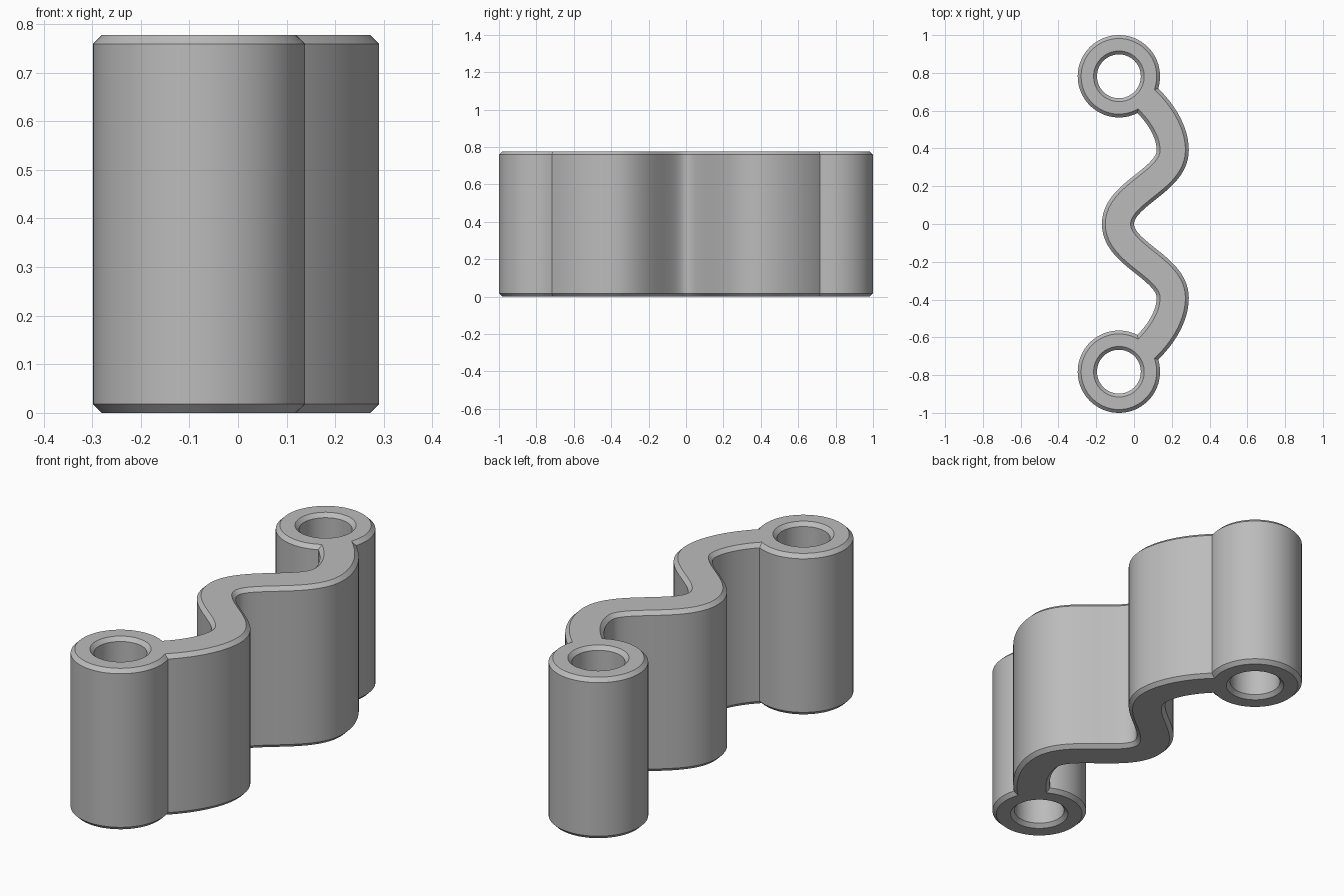
import bpy, bmesh, math
from mathutils import Vector
from mathutils.geometry import interpolate_bezier

cube = bpy.data.objects.get("Cube")
if cube:
    bpy.data.objects.remove(cube, do_unlink=True)

HEIGHT, CHAMFER = 0.777, 0.018
EYE = Vector((-0.08, 0.782))     # centre of the rear eyelet
EYE_R, HOLE_R = 0.218, 0.116
HALF_WIDTH = 0.085


def wave_centreline():
    """Rear half of the wavy web, from the middle to inside the eyelet."""
    mid, crest, end = Vector((-0.085, 0)), Vector((0.205, 0.39)), Vector((0.06, 0.665))
    up = Vector((0, 0.16))
    pts = interpolate_bezier(mid, mid + up, crest - up, crest, 33)
    pts += interpolate_bezier(crest, Vector((0.205, 0.49)), Vector((0.14, 0.59)), end, 25)[1:]
    pts = [Vector(p[:2]) for p in pts]
    step = (pts[-1] - pts[-2]).normalized() * 0.04
    return pts + [end + step, end + step * 2]


def side_edge(line, side):
    """Offset the centreline and trim it where it meets the eyelet."""
    edge = []
    for i, p in enumerate(line):
        t = line[min(i + 1, len(line) - 1)] - line[max(i - 1, 0)]
        if i == 0:
            t = Vector((0, 1))
        t.normalize()
        q = p + Vector((t.y, -t.x)) * HALF_WIDTH * side
        if (q - EYE).length < EYE_R:
            a, b = edge[-1], q
            for _ in range(30):
                m = (a + b) / 2
                a, b = (a, m) if (m - EYE).length < EYE_R else (m, b)
            edge.append(a)
            break
        edge.append(q)
    return edge


def circle(centre, radius, start=0, sweep=math.tau, n=64):
    return [centre + Vector((math.cos(start + sweep * i / n),
                             math.sin(start + sweep * i / n))) * radius for i in range(n)]


def outline():
    """Counter-clockwise outline: web sides joined by the two eyelet arcs."""
    line = wave_centreline()
    right, left = side_edge(line, 1), side_edge(line, -1)
    a, b = right[-1] - EYE, left[-1] - EYE
    start = math.atan2(a.y, a.x)
    sweep = (math.atan2(b.y, b.x) - start) % math.tau
    rear = right + circle(EYE, EYE_R, start, sweep, 72)[1:] + left[::-1]
    front = [Vector((p.x, -p.y)) for p in rear[::-1]]
    return rear + front[1:-1]


def inset(loop, d):
    """Move a counter-clockwise loop inwards with mitred corners."""
    result = []
    for i, p in enumerate(loop):
        e1 = (p - loop[i - 1]).normalized()
        e2 = (loop[(i + 1) % len(loop)] - p).normalized()
        n1, n2 = Vector((-e1.y, e1.x)), Vector((-e2.y, e2.x))
        result.append(p + (n1 + n2) * d / (1 + n1.dot(n2)))
    return result


def add_wall(bm, loop, rim):
    """Upright wall with a chamfer at both ends; returns the end edges."""
    rows = []
    for pts, z in ((rim, 0), (loop, CHAMFER), (loop, HEIGHT - CHAMFER), (rim, HEIGHT)):
        rows.append([bm.verts.new((p.x, p.y, z)) for p in pts])
    n = len(loop)
    for low, high in zip(rows, rows[1:]):
        for i in range(n):
            j = (i + 1) % n
            bm.faces.new((low[i], low[j], high[j], high[i]))
    return [[bm.edges.get((r[i], r[(i + 1) % n])) for i in range(n)]
            for r in (rows[0], rows[-1])]


bm = bmesh.new()
body = outline()
ends = [add_wall(bm, body, inset(body, CHAMFER))]

# Through holes in the eyelets
for y in (EYE.y, -EYE.y):
    c = Vector((EYE.x, y))
    ends.append(add_wall(bm, circle(c, HOLE_R), circle(c, HOLE_R + CHAMFER)))

# Flat bottom and top
for k in (0, 1):
    rim_edges = [e for wall in ends for e in wall[k]]
    bmesh.ops.triangle_fill(bm, edges=rim_edges, use_beauty=True, normal=(0, 0, 1))
bmesh.ops.recalc_face_normals(bm, faces=bm.faces[:])

mesh = bpy.data.meshes.new("wavy_link")
bm.to_mesh(mesh)
bm.free()
link = bpy.data.objects.new("wavy_link", mesh)
bpy.context.collection.objects.link(link)

# Plain grey
grey = bpy.data.materials.new("plain_grey")
grey.use_nodes = True
colour = (0.5, 0.5, 0.5, 1)
grey.diffuse_color = colour
grey.node_tree.nodes["Principled BSDF"].inputs["Base Color"].default_value = colour
mesh.materials.append(grey)

bpy.ops.object.select_all(action='DESELECT')
link.select_set(True)
bpy.context.view_layer.objects.active = link
bpy.ops.object.shade_smooth_by_angle(angle=math.radians(25))
